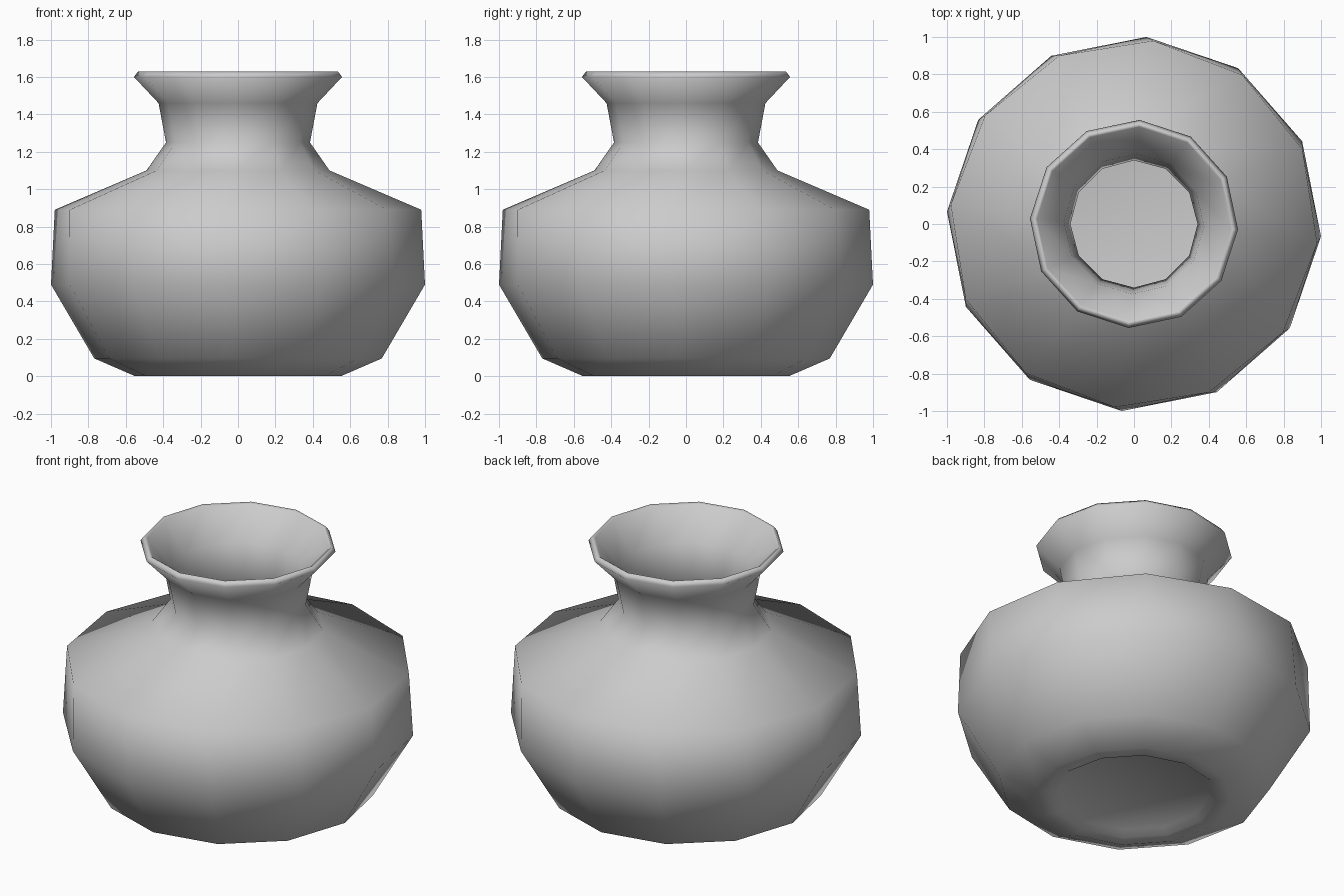
import bpy, bmesh
from math import cos, sin, radians

if "Cube" in bpy.data.objects:
    bpy.data.objects.remove(bpy.data.objects["Cube"])

SIDES = 12

# Profile from the recessed base, up the outside, over the lip, down the inside:
# (radius, height, twist in degrees)
PROFILE = [
    (0.43, 0.03, -3), (0.47, 0.0, -3), (0.55, 0.0, -3), (0.77, 0.095, -3.5),
    (1.002, 0.49, -3.8), (0.985, 0.89, -6), (0.49, 1.10, -3),
    (0.385, 1.25, -1), (0.425, 1.46, -2), (0.557, 1.60, -3),
    (0.535, 1.63, -3), (0.52, 1.62, -3),
    (0.375, 1.45, -2), (0.34, 1.25, 0), (0.45, 1.06, -3),
    (0.93, 0.86, -6), (0.95, 0.50, -3.8), (0.73, 0.13, -3.5), (0.52, 0.07, -3),
]


def ring(bm, radius, height, twist):
    angles = [radians(twist + 360 * i / SIDES) for i in range(SIDES)]
    return [bm.verts.new((radius * cos(a), radius * sin(a), height)) for a in angles]


# Vase body: twelve-sided lathe with base and inner floor caps
bm = bmesh.new()
rings = [ring(bm, *p) for p in PROFILE]
for low, high in zip(rings, rings[1:]):
    for i in range(SIDES):
        j = (i + 1) % SIDES
        bm.faces.new((low[i], low[j], high[j], high[i]))
bm.faces.new(rings[0][::-1])
bm.faces.new(rings[-1])
bmesh.ops.recalc_face_normals(bm, faces=bm.faces)
for face in bm.faces:
    face.smooth = True

mesh = bpy.data.meshes.new("vase")
bm.to_mesh(mesh)
bm.free()
vase = bpy.data.objects.new("vase", mesh)
bpy.context.collection.objects.link(vase)
